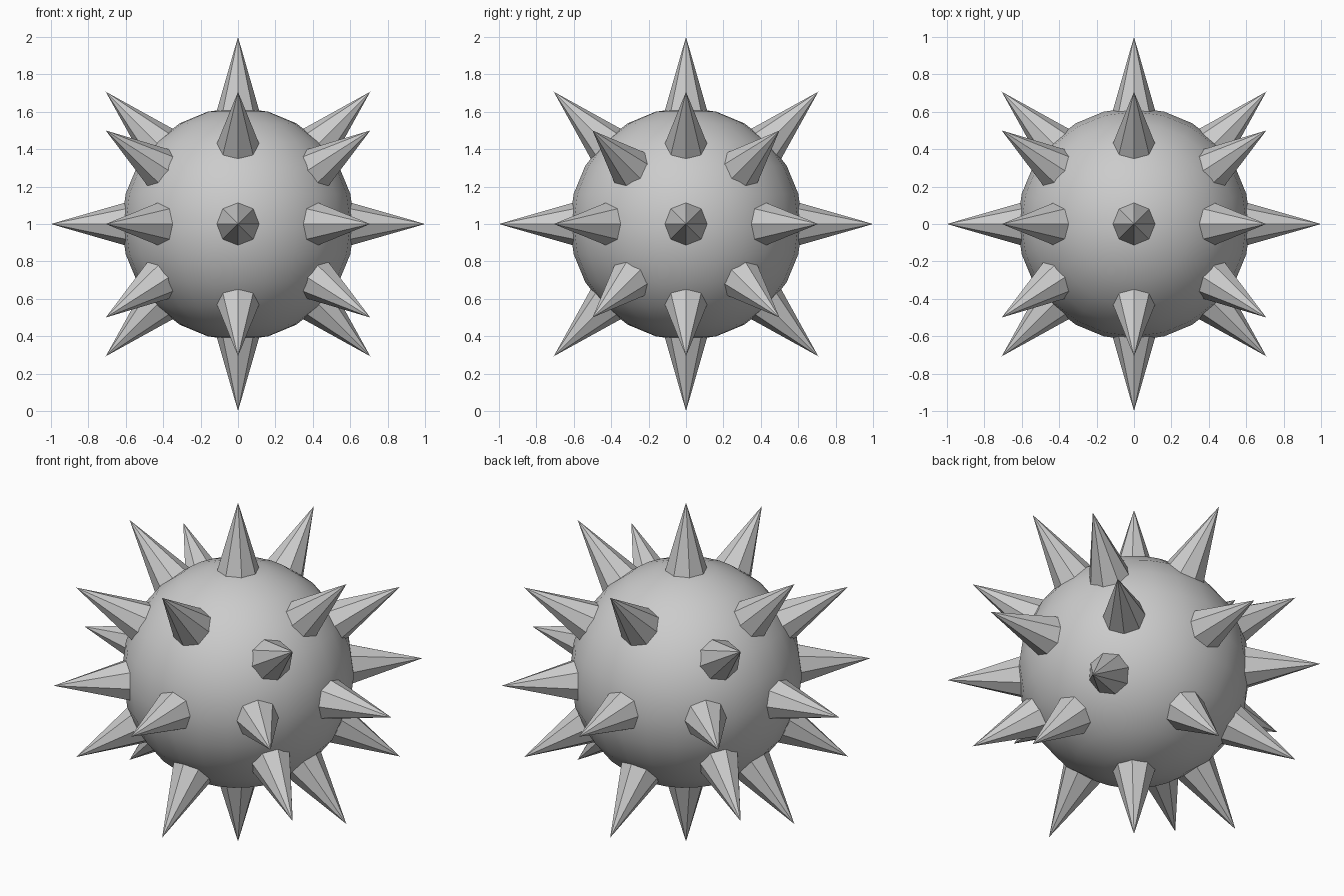
import bpy
from math import radians
from mathutils import Matrix

if "Cube" in bpy.data.objects:
    bpy.data.objects.remove(bpy.data.objects["Cube"])

CENTRE = Matrix.Translation((0, 0, 1))
BASE, TIP, RADIUS = 0.5, 1.0, 0.144   # spike start, end and base radius

# Smooth round core
bpy.ops.mesh.primitive_uv_sphere_add(segments=24, ring_count=12, radius=0.622, location=(0, 0, 1))
core = bpy.context.object
core.name = "core_ball"
bpy.ops.object.shade_smooth()


def spike(around, tilt):
    """Eight-sided spike: tilted away from z towards x, then spun about x."""
    bpy.ops.mesh.primitive_cone_add(vertices=8, radius1=RADIUS, radius2=0, depth=TIP - BASE)
    ob = bpy.context.object
    ob.name = "spike"
    ob.matrix_world = (CENTRE @ Matrix.Rotation(radians(around), 4, 'X')
                       @ Matrix.Rotation(radians(tilt), 4, 'Y')
                       @ Matrix.Translation((0, 0, (BASE + TIP) / 2)))


# Three rings of eight spikes around the x axis
for tilt in (-45, 0, 45):
    for i in range(8):
        spike(i * 45, tilt)

# Single spikes at both ends of the x axis
for tilt in (-90, 90):
    spike(0, tilt)
